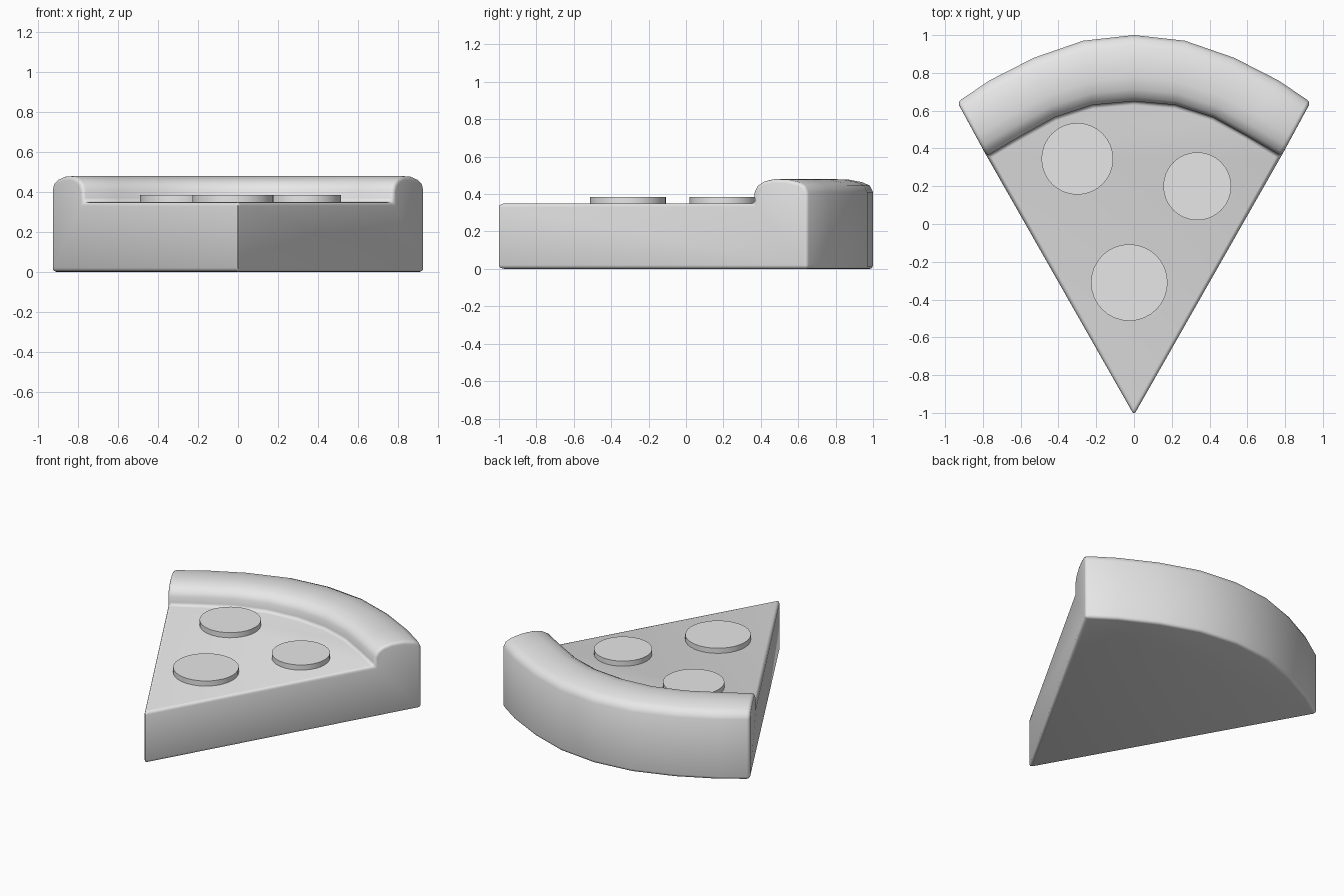
import bpy, bmesh, math
from mathutils import Vector

cube = bpy.data.objects.get("Cube")
if cube:
    bpy.data.objects.remove(cube, do_unlink=True)

mat = bpy.data.materials.new("light_grey")
mat.use_nodes = True
GREY = (0.8, 0.8, 0.8, 1)
mat.diffuse_color = GREY
mat.node_tree.nodes["Principled BSDF"].inputs["Base Color"].default_value = GREY

TOP = 0.35
TIP_Y = -1.011
# half outlines of the crust, from the middle to the corner
OUTER = [(0, 1), (0.27, 0.97), (0.53, 0.88), (0.765, 0.76), (0.935, 0.645)]
INNER = [(0, 0.65), (0.22, 0.63), (0.42, 0.565), (0.60, 0.465), (0.78, 0.36)]
# crust section: fraction from inner to outer edge, height
PROFILE = [(0, TOP), (0, 0.41), (0.06, 0.445), (0.18, 0.468), (0.36, 0.48),
           (0.62, 0.478), (0.84, 0.463), (0.95, 0.445), (1, 0.41), (1, 0)]


def mirrored(half):
    return [(-x, y) for x, y in reversed(half[1:])] + half


def finish(name, bm):
    bmesh.ops.recalc_face_normals(bm, faces=bm.faces[:])
    mesh = bpy.data.meshes.new(name)
    bm.to_mesh(mesh)
    bm.free()
    mesh.materials.append(mat)
    obj = bpy.data.objects.new(name, mesh)
    bpy.context.collection.objects.link(obj)
    bpy.ops.object.select_all(action="DESELECT")
    obj.select_set(True)
    bpy.context.view_layer.objects.active = obj
    return obj


# slice body with the raised crust
bm = bmesh.new()
rings = []
for inner, outer in zip(mirrored(INNER), mirrored(OUTER)):
    a, b = Vector(inner), Vector(outer)
    rings.append([bm.verts.new((*a.lerp(b, t), z)) for t, z in PROFILE])
tip_top = bm.verts.new((0, TIP_Y, TOP))
tip_low = bm.verts.new((0, TIP_Y, 0))
for r, s in zip(rings, rings[1:]):
    for i in range(len(PROFILE) - 1):
        bm.faces.new((r[i], r[i + 1], s[i + 1], s[i]))
for end in (rings[0], rings[-1]):
    bm.faces.new([tip_low, tip_top] + end)
bm.faces.new([tip_top] + [r[0] for r in rings])
bm.faces.new([tip_low] + [r[-1] for r in rings])
body = finish("slice_body", bm)
bevel = body.modifiers.new("soft_edges", "BEVEL")
bevel.width = 0.02
bevel.segments = 3
bevel.limit_method = "ANGLE"
bevel.angle_limit = math.radians(50)
bevel.use_clamp_overlap = False
bpy.ops.object.modifier_apply(modifier=bevel.name)
bpy.ops.object.shade_smooth_by_angle(angle=math.radians(40))

# round toppings
for n, (x, y, radius) in enumerate([(-0.30, 0.345, 0.19), (0.335, 0.20, 0.18),
                                    (-0.025, -0.31, 0.203)], 1):
    bm = bmesh.new()
    bmesh.ops.create_cone(bm, cap_ends=True, segments=32, radius1=radius,
                          radius2=radius, depth=0.05)
    bmesh.ops.translate(bm, verts=bm.verts[:], vec=(x, y, TOP + 0.01))
    finish(f"topping_{n}", bm)
    bpy.ops.object.shade_smooth_by_angle(angle=math.radians(40))
